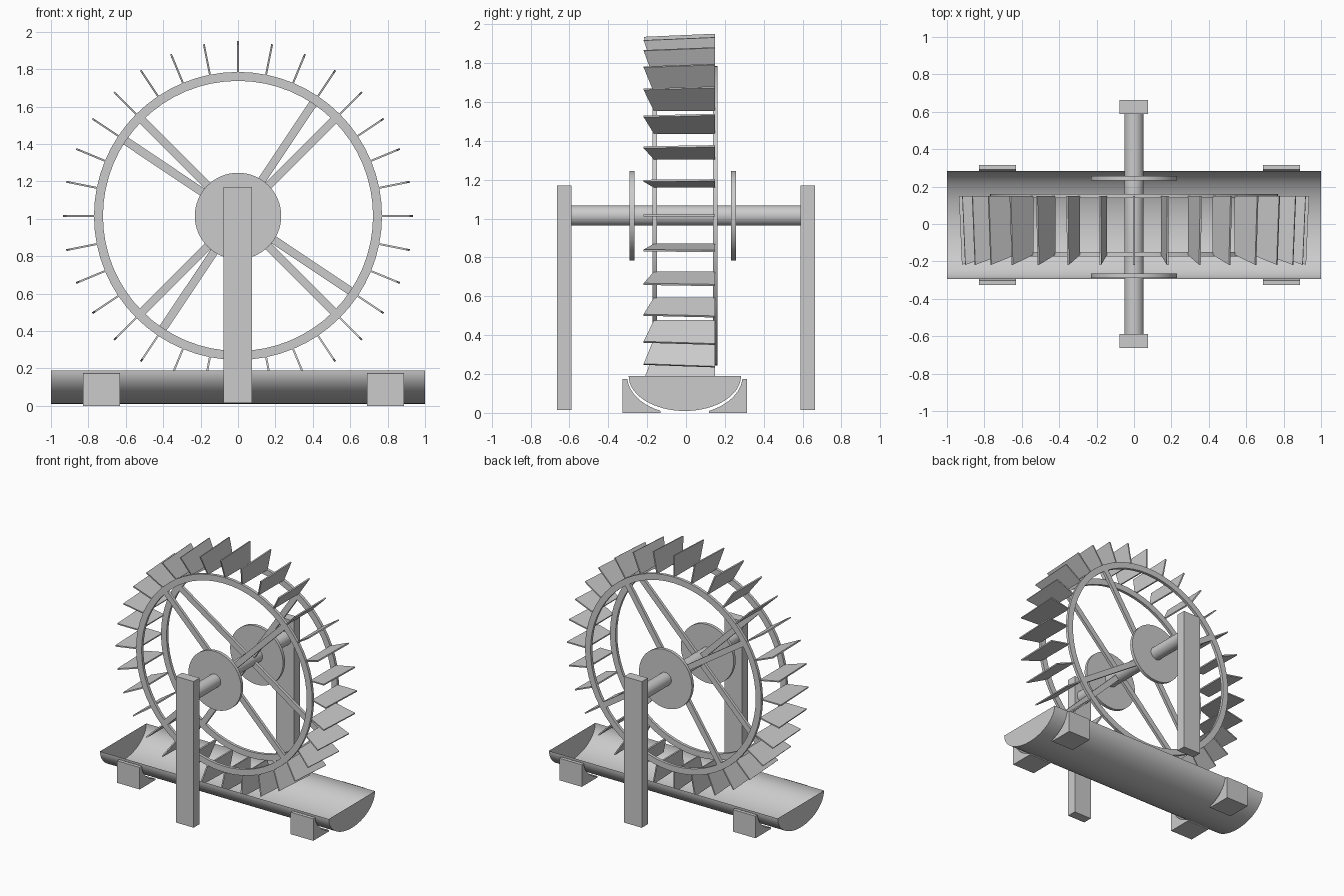
import bpy, bmesh, math
from mathutils import Matrix, Vector

if "Cube" in bpy.data.objects:
    bpy.data.objects.remove(bpy.data.objects["Cube"])

grey = bpy.data.materials.new("plain_grey")
grey.diffuse_color = (0.6, 0.6, 0.6, 1)
grey.use_nodes = True
grey.node_tree.nodes["Principled BSDF"].inputs["Base Color"].default_value = grey.diffuse_color
HUB_Z = 1.015
CENTRE = Vector((0, 0, HUB_Z))


def finish(name, bm, smooth=False, recalc=True):
    if recalc:
        bmesh.ops.recalc_face_normals(bm, faces=bm.faces)
    mesh = bpy.data.meshes.new(name)
    bm.to_mesh(mesh)
    bm.free()
    mesh.materials.append(grey)
    ob = bpy.data.objects.new(name, mesh)
    bpy.context.collection.objects.link(ob)
    if smooth:
        bpy.ops.object.select_all(action='DESELECT')
        ob.select_set(True)
        bpy.context.view_layer.objects.active = ob
        bpy.ops.object.shade_smooth_by_angle(angle=math.radians(35))
    return ob


def add_box(bm, lo, hi, matrix=Matrix()):
    lo, hi = Vector(lo), Vector(hi)
    size = Matrix.Diagonal((*(hi - lo), 1))
    bmesh.ops.create_cube(bm, size=1, matrix=matrix @ Matrix.Translation((lo + hi) / 2) @ size)


def add_prism(bm, points, offset):
    """Extrude a closed outline along an offset."""
    face = bm.faces.new([bm.verts.new(p) for p in points])
    ext = bmesh.ops.extrude_face_region(bm, geom=[face])
    verts = [v for v in ext["geom"] if isinstance(v, bmesh.types.BMVert)]
    bmesh.ops.translate(bm, verts=verts, vec=offset)


def cylinder(name, radius, y0, y1, segments=48):
    bm = bmesh.new()
    m = Matrix.Translation((0, (y0 + y1) / 2, HUB_Z)) @ Matrix.Rotation(math.pi / 2, 4, 'X')
    bmesh.ops.create_cone(bm, cap_ends=True, segments=segments, radius1=radius,
                          radius2=radius, depth=y1 - y0, matrix=m)
    finish(name, bm, True)


def radial(degrees):
    """Frame whose x axis points outward from the axle."""
    return Matrix.Translation(CENTRE) @ Matrix.Rotation(-math.radians(degrees), 4, 'Y')


# Support posts
for name, y0, y1 in (("front_post", -0.663, -0.588), ("back_post", 0.588, 0.663)):
    bm = bmesh.new()
    add_box(bm, (-0.078, y0, 0.015), (0.076, y1, 1.17))
    finish(name, bm)

# Axle and hub discs
cylinder("axle", 0.052, -0.59, 0.59, 32)
cylinder("front_hub_disc", 0.231, -0.29, -0.265, 64)
cylinder("back_hub_disc", 0.231, 0.232, 0.257, 64)


# Wheel rims
def rim(name, y0, y1, r0=0.722, r1=0.77, n=64):
    bm = bmesh.new()
    loops = []
    for i in range(n):
        m = radial(360 * i / n)
        loops.append([bm.verts.new(m @ Vector(p)) for p in
                      ((r0, y0, 0), (r1, y0, 0), (r1, y1, 0), (r0, y1, 0))])
    for i in range(n):
        a, b = loops[i], loops[(i + 1) % n]
        for k in range(4):
            bm.faces.new((a[k], a[(k + 1) % 4], b[(k + 1) % 4], b[k]))
    finish(name, bm, True)


rim("front_rim", -0.173, -0.15)
rim("back_rim", 0.138, 0.161)

# Four spokes per rim, the back set turned by one paddle step
for name, y0, y1, start in (("front_spokes", -0.173, -0.15, 45), ("back_spokes", 0.138, 0.161, 56.25)):
    bm = bmesh.new()
    for k in range(4):
        add_box(bm, (0.04, y0, -0.022), (0.735, y1, 0.022), radial(start + 90 * k))
    finish(name, bm)

# Paddles, with a slanted front edge
bm = bmesh.new()
outline = ((0.765, 0.15), (0.936, 0.15), (0.92, -0.218), (0.765, -0.165))
for k in range(32):
    m = radial(k * 11.25)
    pts = [m @ Vector((r, y, -0.005)) for r, y in outline]
    add_prism(bm, pts, m.to_3x3() @ Vector((0, 0, 0.01)))
finish("paddles", bm)

# Open trough with half-ellipse section and closed ends
TY, TZ = -0.006, 0.19


def ellipse(a, b, t):
    return TY - a * math.cos(t), TZ - b * math.sin(t)


bm = bmesh.new()
n = 32
section = [ellipse(0.289, 0.18, math.pi * i / n) for i in range(n + 1)]
ends = [[bm.verts.new((x, y, z)) for y, z in section] for x in (-1, 1)]
for i in range(n):
    bm.faces.new((ends[0][i], ends[0][i + 1], ends[1][i + 1], ends[1][i]))
bm.faces.new(ends[0])
bm.faces.new(ends[1][::-1])
finish("trough", bm, True)

# Cradle blocks hollowed to fit the trough
t0 = math.asin(0.015 / 0.195)
t1 = math.acos(0.125 / 0.297)
curve = [ellipse(0.297, 0.198, t0 + (t1 - t0) * i / 10) for i in range(11)]
profile = [(-0.327, 0.0), (-0.327, 0.174)] + curve + [(curve[-1][0], 0.0)]
for side, sgn in (("front", 1), ("back", -1)):
    for end, x in (("left", -0.828), ("right", 0.69)):
        bm = bmesh.new()
        pts = [(x, TY + sgn * (y - TY), z) for y, z in profile]
        add_prism(bm, pts, (0.197, 0, 0))
        finish(f"{side}_{end}_cradle_block", bm)
